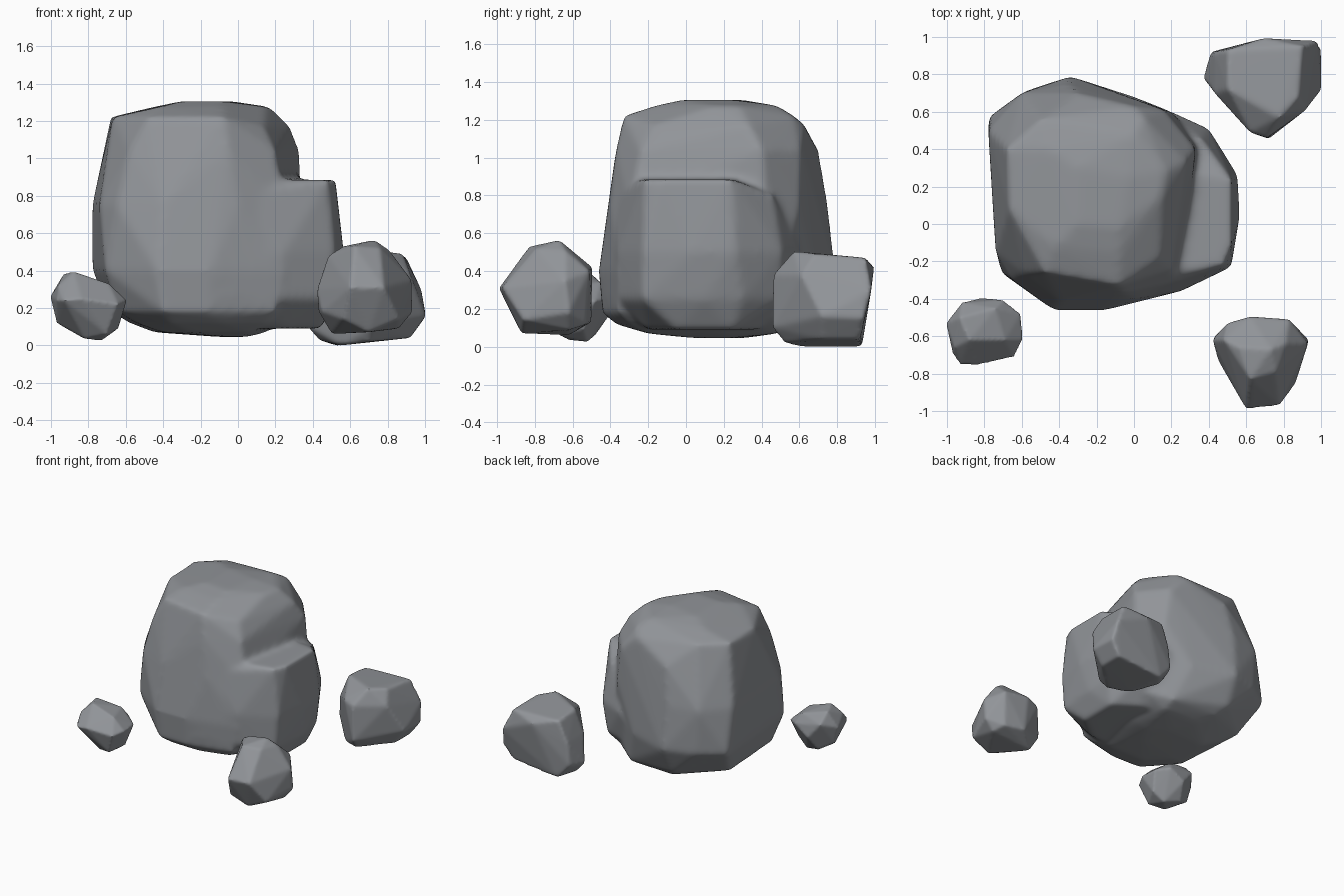
import bpy, bmesh

stone = bpy.data.materials.new("slate grey")
stone.diffuse_color = (0.285, 0.298, 0.318, 1)


def add_hull(bm, pts):
    """Add the convex hull of a few corner points to bm."""
    verts = [bm.verts.new(p) for p in pts]
    res = bmesh.ops.convex_hull(bm, input=verts)
    junk = [g for g in res["geom_interior"] + res["geom_unused"]
            if isinstance(g, bmesh.types.BMVert)]
    bmesh.ops.delete(bm, geom=list(set(junk)), context='VERTS')


def rings(levels):
    """Corner points from horizontal outlines: {z: [(x, y), ...]}."""
    return [(x, y, z) for z, ring in levels.items() for x, y in ring]


def rock(name, hulls, voxel, rounds):
    """Fuse hulls into one stone and wear its edges round."""
    bm = bmesh.new()
    for pts in hulls:
        add_hull(bm, pts)
    bmesh.ops.recalc_face_normals(bm, faces=bm.faces)
    me = bpy.data.meshes.new(name)
    bm.to_mesh(me)
    bm.free()
    me.materials.append(stone)
    ob = bpy.data.objects.new(name, me)
    bpy.context.collection.objects.link(ob)
    m = ob.modifiers.new("fuse", 'REMESH')
    m.mode, m.voxel_size, m.use_smooth_shade = 'VOXEL', voxel, True
    s = ob.modifiers.new("wear", 'SMOOTH')
    s.factor, s.iterations = 0.5, rounds
    return ob


# Main boulder: tall block, slightly wider towards the base
block = rings({
    1.305: [(-0.30, 0.0), (-0.08, -0.02), (-0.03, 0.25), (-0.3, 0.3)],
    1.275: [(0.15, 0.15), (0.17, 0.28), (-0.08, -0.16), (-0.42, -0.12),
            (-0.45, 0.4), (0.0, 0.48)],
    1.22: [(-0.68, 0.40), (-0.67, 0.08), (-0.48, -0.26), (-0.08, -0.33),
           (-0.50, 0.56), (0.05, 0.57)],
    1.17: [(0.28, 0.33), (0.14, -0.18), (0.0, 0.63)],
    1.04: [(0.33, 0.40), (0.16, 0.61), (0.20, -0.24), (-0.30, 0.70),
           (-0.58, -0.27), (-0.05, -0.37)],
    0.75: [(-0.78, 0.5), (-0.74, -0.15), (-0.65, -0.30), (-0.4, -0.41),
           (0.0, -0.40), (0.25, -0.3), (0.34, 0.42), (0.2, 0.6),
           (-0.35, 0.75), (-0.6, 0.7)],
    0.40: [(-0.78, 0.57), (-0.71, -0.26), (-0.43, -0.46), (-0.15, -0.46),
           (0.25, -0.36), (0.3, 0.5), (0.0, 0.68), (-0.34, 0.79),
           (-0.58, 0.71)],
    0.18: [(-0.68, 0.4), (-0.64, -0.2), (-0.4, -0.44), (-0.15, -0.44),
           (0.2, -0.36), (0.3, 0.45), (-0.35, 0.68)],
    0.12: [(-0.58, 0.3), (-0.54, -0.12), (-0.36, -0.36), (-0.1, -0.37),
           (0.15, -0.30), (-0.3, 0.60), (0.1, 0.58)],
    0.07: [(-0.45, 0.25), (-0.4, -0.05), (-0.2, 0.48), (0.1, 0.48),
           (0.15, 0.2), (-0.25, -0.2), (0.05, -0.2)],
    0.045: [(-0.05, 0.05), (0.05, 0.2), (-0.1, 0.3)],
})
# Broken shoulder on the right, with a flat ledge on top
ledge = rings({
    0.885: [(0.1, -0.28), (0.48, -0.22), (0.52, -0.12), (0.52, 0.24),
            (0.1, 0.28)],
    0.80: [(0.1, 0.5), (0.36, 0.46), (0.28, -0.29), (0.0, -0.38)],
    0.50: [(0.52, -0.23), (0.565, 0.04), (0.555, 0.26), (0.4, 0.51),
           (0.18, 0.61), (0.25, -0.36), (-0.1, -0.43)],
    0.25: [(0.50, -0.23), (0.53, 0.1), (0.5, 0.3), (0.36, 0.5),
           (0.22, -0.36), (0.0, 0.6), (-0.1, -0.44)],
    0.09: [(0.25, -0.20), (0.44, -0.05), (0.44, 0.25), (0.25, 0.38),
           (0.0, 0.4), (0.0, -0.2)],
})
rock("boulder", [block, ledge], 0.02, 10)

# Loose rocks around it
rock("back_right_rock", [[
    (0.50, 0.72, 0.49), (0.78, 0.57, 0.505), (0.88, 0.68, 0.49),
    (0.90, 0.95, 0.47), (0.50, 0.93, 0.47), (0.70, 0.995, 0.42),
    (0.71, 0.46, 0.38), (0.62, 0.49, 0.40), (0.92, 0.61, 0.38),
    (0.98, 0.98, 0.30), (1.005, 0.72, 0.16), (1.0, 0.94, 0.15),
    (0.72, 0.455, 0.10), (0.37, 0.78, 0.10), (0.41, 0.92, 0.12),
    (0.43, 0.70, 0.30), (0.43, 0.92, 0.30),
    (0.92, 0.72, 0.04), (0.92, 0.92, 0.04), (0.55, 0.60, 0.0),
    (0.43, 0.80, 0.03), (0.52, 0.93, 0.0), (0.70, 0.52, 0.02),
]], 0.014, 6)

rock("front_right_rock", [[
    (0.56, -0.66, 0.53), (0.73, -0.67, 0.565), (0.81, -0.64, 0.51),
    (0.76, -0.79, 0.52), (0.62, -0.83, 0.53), (0.48, -0.62, 0.48),
    (0.60, -0.99, 0.31), (0.78, -0.97, 0.31), (0.86, -0.86, 0.14),
    (0.70, -0.87, 0.07), (0.56, -0.90, 0.14), (0.93, -0.64, 0.35),
    (0.935, -0.62, 0.18), (0.42, -0.62, 0.30), (0.45, -0.73, 0.18),
    (0.43, -0.60, 0.18), (0.50, -0.53, 0.40),
    (0.62, -0.495, 0.42), (0.83, -0.51, 0.40), (0.65, -0.50, 0.13),
    (0.82, -0.53, 0.12), (0.50, -0.62, 0.06), (0.86, -0.62, 0.09),
]], 0.012, 6)

rock("front_left_rock", [[
    (-0.93, -0.50, 0.385), (-0.88, -0.62, 0.395), (-0.74, -0.45, 0.34),
    (-0.69, -0.62, 0.33), (-0.96, -0.66, 0.32), (-1.005, -0.53, 0.26),
    (-0.97, -0.69, 0.24), (-0.92, -0.42, 0.30), (-0.84, -0.755, 0.25),
    (-0.93, -0.75, 0.24), (-0.64, -0.71, 0.22), (-0.595, -0.62, 0.24),
    (-0.605, -0.48, 0.24), (-0.70, -0.405, 0.26), (-0.82, -0.395, 0.18),
    (-0.97, -0.54, 0.12), (-0.64, -0.54, 0.09), (-0.73, -0.52, 0.025),
    (-0.82, -0.62, 0.035), (-0.70, -0.67, 0.06), (-0.86, -0.48, 0.06),
]], 0.01, 6)
